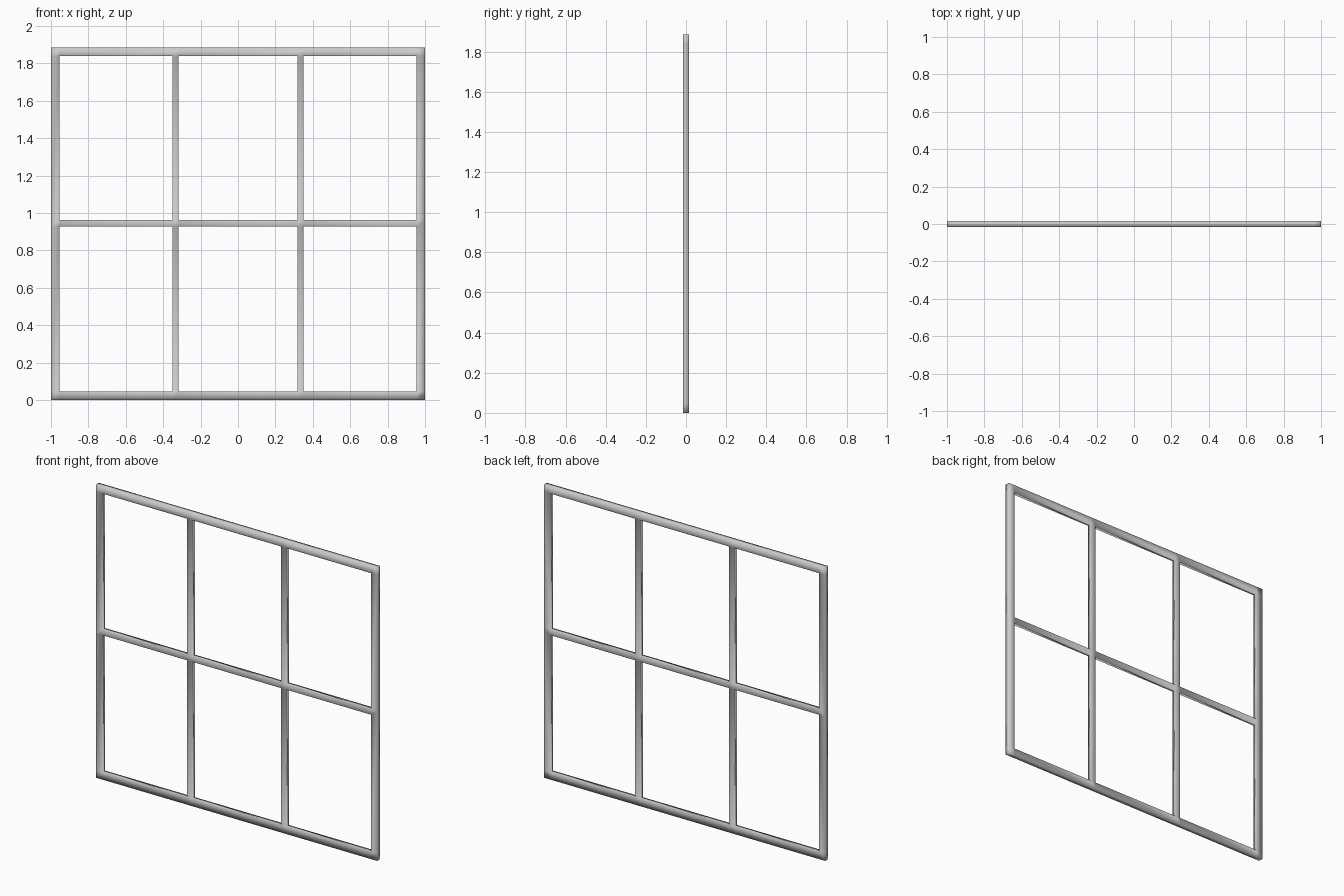
import bpy, bmesh

if "Cube" in bpy.data.objects:
    bpy.data.objects.remove(bpy.data.objects["Cube"])

# Grid lines of the frame: outer rails, two mullions, one crossbar
xs = [-1.0, -0.955, -0.351, -0.317, 0.317, 0.351, 0.955, 1.0]
zs = [0.0, 0.046, 0.928, 0.962, 1.838, 1.884]
half_depth = 0.015

bm = bmesh.new()
grid = [[bm.verts.new((x, -half_depth, z)) for z in zs] for x in xs]

# Fill every grid cell except the open panes (odd column and odd row)
for i in range(len(xs) - 1):
    for j in range(len(zs) - 1):
        if i % 2 and j % 2:
            continue
        bm.faces.new((grid[i][j], grid[i + 1][j],
                      grid[i + 1][j + 1], grid[i][j + 1]))

# Give the bars their depth
front = bm.faces[:]
back = bmesh.ops.extrude_face_region(bm, geom=front, use_keep_orig=True)["geom"]
for v in back:
    if isinstance(v, bmesh.types.BMVert):
        v.co.y = half_depth
bmesh.ops.recalc_face_normals(bm, faces=bm.faces[:])

# Smooth shading across the bar edges
for f in bm.faces:
    f.smooth = True

mesh = bpy.data.meshes.new("window_frame")
bm.to_mesh(mesh)
bm.free()
frame = bpy.data.objects.new("window_frame", mesh)
bpy.context.collection.objects.link(frame)
